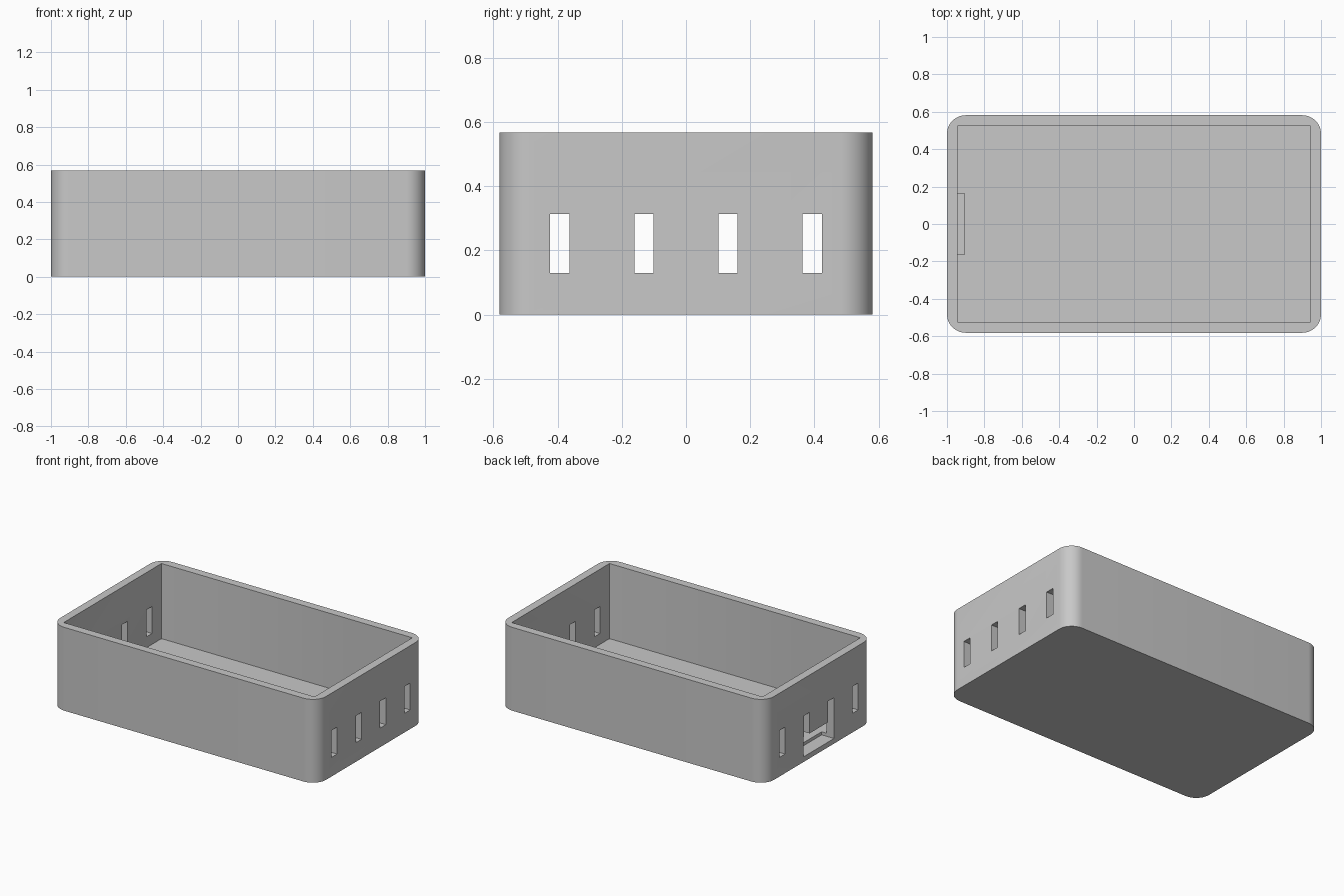
import bpy, bmesh, math

default = bpy.data.objects.get("Cube")
if default:
    bpy.data.objects.remove(default, do_unlink=True)

LENGTH, WIDTH, HEIGHT = 2.0, 1.163, 0.567
WALL, RADIUS = 0.056, 0.1
SLOT_YS = (-0.393, -0.131, 0.131, 0.393)

grey = bpy.data.materials.new("plain grey")
grey.use_nodes = True
colour = (0.58, 0.58, 0.58, 1)
grey.diffuse_color = colour
grey.node_tree.nodes["Principled BSDF"].inputs["Base Color"].default_value = colour


def rounded_block(name, low, high, radius, segments):
    """Box between two corners with rounded vertical edges."""
    bm = bmesh.new()
    bmesh.ops.create_cube(bm, size=1)
    for v in bm.verts:
        v.co = [h if c > 0 else l for c, l, h in zip(v.co, low, high)]
    if radius:
        upright = [e for e in bm.edges
                   if abs(e.verts[0].co.z - e.verts[1].co.z) > 1e-4]
        bmesh.ops.bevel(bm, geom=upright, offset=radius, segments=segments,
                        profile=0.5, affect='EDGES')
    bmesh.ops.recalc_face_normals(bm, faces=bm.faces)
    mesh = bpy.data.meshes.new(name)
    bm.to_mesh(mesh)
    bm.free()
    mesh.materials.append(grey)
    obj = bpy.data.objects.new(name, mesh)
    bpy.context.collection.objects.link(obj)
    return obj


# Outer body
x, y = LENGTH / 2, WIDTH / 2
box = rounded_block("open_box", (-x, -y, 0), (x, y, HEIGHT), RADIUS, 12)

# Main cavity, leaving walls and floor
xi, yi = x - WALL, y - WALL
cutters = [rounded_block("cavity_cutter", (-xi, -yi, WALL), (xi, yi, HEIGHT + 0.1), 0.005, 2)]

# Vent slots through both end walls
for side in (-1, 1):
    for sy in SLOT_YS:
        xs = sorted((side * (xi - 0.02), side * (x + 0.05)))
        cutters.append(rounded_block("slot_cutter", (xs[0], sy - 0.03, 0.13),
                                     (xs[1], sy + 0.03, 0.313), 0, 1))

# Port opening in the right end, sunk slightly into the floor
cutters.append(rounded_block("port_cutter", (-x - 0.06, -0.163, 0.035),
                             (-0.907, 0.163, 0.17), 0, 1))

# Apply the cuts in order, then drop the cutters
bpy.context.view_layer.objects.active = box
box.select_set(True)
for cutter in cutters:
    cutter.hide_render = True
    mod = box.modifiers.new("cut", 'BOOLEAN')
    mod.operation = 'DIFFERENCE'
    mod.solver = 'EXACT'
    mod.object = cutter
    bpy.ops.object.modifier_apply(modifier=mod.name)
    bpy.data.objects.remove(cutter, do_unlink=True)

bpy.ops.object.shade_smooth_by_angle(angle=math.radians(30))
